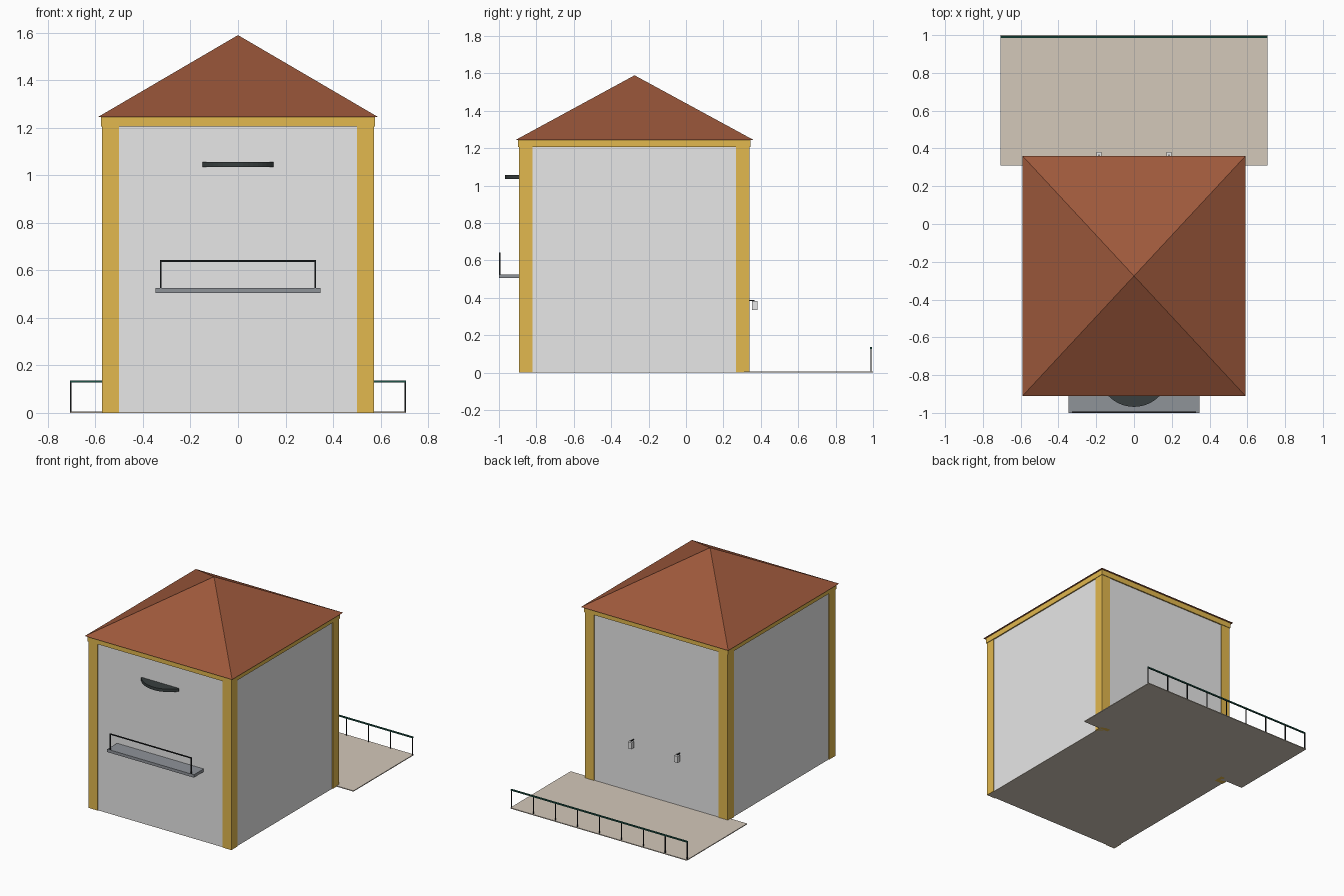
import bpy, bmesh, math
from mathutils import Vector

cube = bpy.data.objects.get("Cube")
if cube:
    bpy.data.objects.remove(cube, do_unlink=True)


def material(name, rgb):
    # 8-bit display colour converted to linear
    lin = [((c / 255 + 0.055) / 1.055) ** 2.4 for c in rgb]
    m = bpy.data.materials.new(name)
    m.use_nodes = True
    m.diffuse_color = (*lin, 1)
    m.node_tree.nodes["Principled BSDF"].inputs["Base Color"].default_value = (*lin, 1)
    return m


WALL = material("pale grey plaster", (231, 231, 231))
GOLD = material("ochre trim", (226, 184, 78))
ROOF = material("terracotta roof", (157, 88, 59))
PAVING = material("beige paving", (211, 200, 186))
SLAB = material("grey concrete", (143, 147, 153))
DARK = material("dark canopy", (56, 63, 63))
IRON = material("black iron", (30, 33, 35))
GREEN = material("green handrail", (30, 85, 73))


def finish(name, bm, mat):
    bmesh.ops.recalc_face_normals(bm, faces=bm.faces)
    mesh = bpy.data.meshes.new(name)
    bm.to_mesh(mesh)
    bm.free()
    mesh.materials.append(mat)
    ob = bpy.data.objects.new(name, mesh)
    bpy.context.collection.objects.link(ob)
    return ob


def box(name, x, y, z, mat):
    """Box from (low, high) ranges on each axis."""
    bm = bmesh.new()
    bmesh.ops.create_cube(bm, size=1)
    for v in bm.verts:
        v.co = Vector([(a + b) / 2 + c * (b - a) for (a, b), c in zip((x, y, z), v.co)])
    return finish(name, bm, mat)


def prism(name, outline, z0, z1, mat):
    """Extrude a flat outline upwards."""
    bm = bmesh.new()
    face = bm.faces.new([bm.verts.new((px, py, z0)) for px, py in outline])
    ext = bmesh.ops.extrude_face_region(bm, geom=[face])
    for v in ext["geom"]:
        if isinstance(v, bmesh.types.BMVert):
            v.co.z = z1
    return finish(name, bm, mat)


# House extents
HX, FRONT, BACK = 0.572, -0.893, 0.34
EAVE = 1.245
INSET = 0.005
PILLAR = 0.072

# Walls and floor
box("walls", (-HX + INSET, HX - INSET), (FRONT + INSET, BACK - INSET), (0.003, EAVE - 0.005), WALL)
box("house_floor", (-HX + INSET, HX - INSET), (FRONT + INSET, 0.31), (0, 0.004), PAVING)

# Corner pilasters and cornice
for sx, side in ((-1, "right"), (1, "left")):
    xs = tuple(sorted((sx * HX, sx * (HX - PILLAR))))
    box(f"front_{side}_pilaster", xs, (FRONT, FRONT + PILLAR), (0, 1.21), GOLD)
    box(f"back_{side}_pilaster", xs, (BACK - PILLAR, BACK), (0, 1.21), GOLD)
box("cornice", (-HX - 0.004, HX + 0.004), (FRONT - 0.004, BACK + 0.004), (1.206, EAVE), GOLD)

# Pyramid roof
bm = bmesh.new()
base = [bm.verts.new((px, py, EAVE)) for px, py in
        ((-0.59, -0.91), (0.59, -0.91), (0.59, 0.36), (-0.59, 0.36))]
apex = bm.verts.new((0, -0.275, 1.59))
bm.faces.new(base)
for i in range(4):
    bm.faces.new((base[i], base[(i + 1) % 4], apex))
finish("roof", bm, ROOF)

# Curved canopy over the upper front: a segment of a circle
R, DEPTH = 0.188, 0.075
half = math.acos((R - DEPTH) / R)
arc = []
for i in range(17):
    a = -half + 2 * half * i / 16
    arc.append((R * math.sin(a), FRONT + R - DEPTH - R * math.cos(a)))
prism("canopy", arc + [(arc[-1][0], FRONT + INSET), (arc[0][0], FRONT + INSET)], 1.035, 1.056, DARK)

# Front balcony with a plain rail
box("balcony_slab", (-0.347, 0.347), (-1, FRONT + INSET), (0.505, 0.526), SLAB)
box("balcony_rail", (-0.328, 0.328), (-0.999, -0.992), (0.636, 0.643), IRON)
for sx, side in ((-1, "right"), (1, "left")):
    cx = sx * 0.3245
    box(f"balcony_{side}_post", (cx - 0.0035, cx + 0.0035), (-0.999, -0.992), (0.526, 0.636), IRON)

# Rear terrace with fence
TX = 0.707
box("terrace", (-TX, TX), (0.31, 1), (0, 0.006), PAVING)
box("terrace_handrail", (-TX, TX), (0.985, 0.995), (0.128, 0.137), GREEN)
for i in range(9):
    cx = (i / 4 - 1) * (TX - 0.003)
    box(f"terrace_post_{i + 1}", (cx - 0.003, cx + 0.003), (0.987, 0.993), (0.006, 0.128), IRON)

# Two wall lamps on the back, each hung from a bracket
for sx, side in ((-1, "right"), (1, "left")):
    cx = sx * 0.185
    box(f"{side}_lamp", (cx - 0.014, cx + 0.014), (0.353, 0.381), (0.335, 0.382), WALL)
    box(f"{side}_lamp_bracket", (cx - 0.003, cx + 0.003), (BACK - INSET, 0.367), (0.382, 0.388), IRON)
